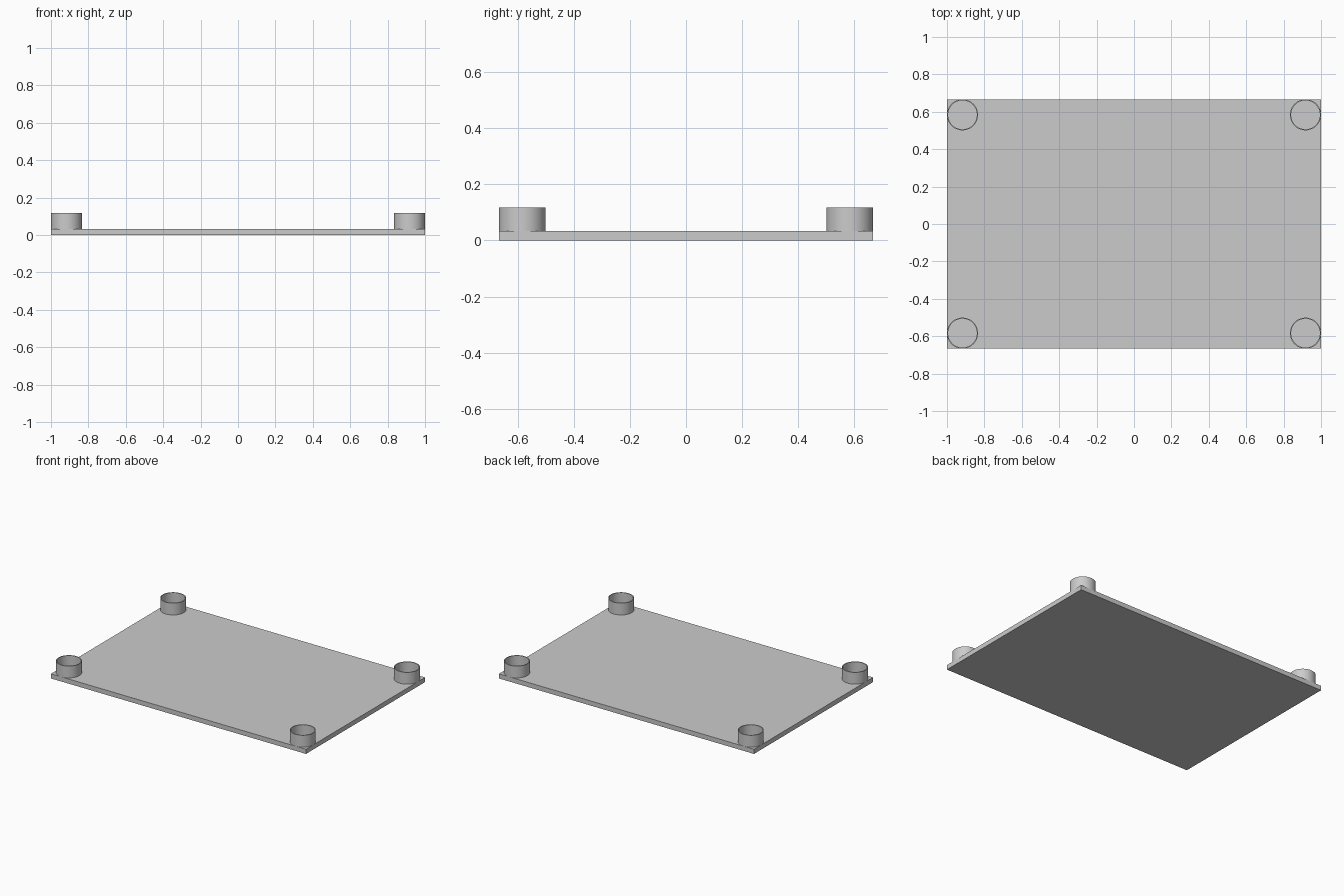
import bpy
import bmesh
import math

HALF_X, HALF_Y = 1.0, 2 / 3
PLATE_TOP, CUP_TOP = 0.033, 0.117
OUTER, INNER = 0.083, 0.077
SIDES = 64

cube = bpy.data.objects.get("Cube")
if cube:
    bpy.data.objects.remove(cube, do_unlink=True)

grey = bpy.data.materials.new("light grey")
grey.use_nodes = True
colour = (0.6, 0.6, 0.6, 1)
grey.diffuse_color = colour
grey.node_tree.nodes["Principled BSDF"].inputs["Base Color"].default_value = colour


def add_object(name, bm, location):
    bmesh.ops.recalc_face_normals(bm, faces=bm.faces)
    mesh = bpy.data.meshes.new(name)
    bm.to_mesh(mesh)
    bm.free()
    mesh.materials.append(grey)
    obj = bpy.data.objects.new(name, mesh)
    obj.location = location
    bpy.context.collection.objects.link(obj)
    return obj


def make_ring(name, x, y):
    # Thin upright tube: a rectangular wall section turned around z
    bm = bmesh.new()
    height = CUP_TOP - PLATE_TOP
    section = [(INNER, 0), (OUTER, 0), (OUTER, height), (INNER, height)]
    verts = [bm.verts.new((r, 0, z)) for r, z in section]
    edges = [bm.edges.new((verts[i - 1], verts[i])) for i in range(len(verts))]
    bmesh.ops.spin(bm, geom=verts + edges, axis=(0, 0, 1), cent=(0, 0, 0),
                   angle=math.tau, steps=SIDES)
    bmesh.ops.remove_doubles(bm, verts=bm.verts, dist=0.0001)
    obj = add_object(name, bm, (x, y, PLATE_TOP))
    bpy.ops.object.select_all(action="DESELECT")
    obj.select_set(True)
    bpy.context.view_layer.objects.active = obj
    bpy.ops.object.shade_smooth_by_angle(angle=math.radians(30))


# Flat base plate
bm = bmesh.new()
bmesh.ops.create_cube(bm, size=1)
bmesh.ops.scale(bm, vec=(2 * HALF_X, 2 * HALF_Y, PLATE_TOP), verts=bm.verts)
add_object("base_plate", bm, (0, 0, PLATE_TOP / 2))

# Open ring in each corner, touching both plate edges
for side, sx in (("left", 1), ("right", -1)):
    for end, sy in (("front", -1), ("back", 1)):
        make_ring(f"{end}_{side}_ring", sx * (HALF_X - OUTER), sy * (HALF_Y - OUTER))
